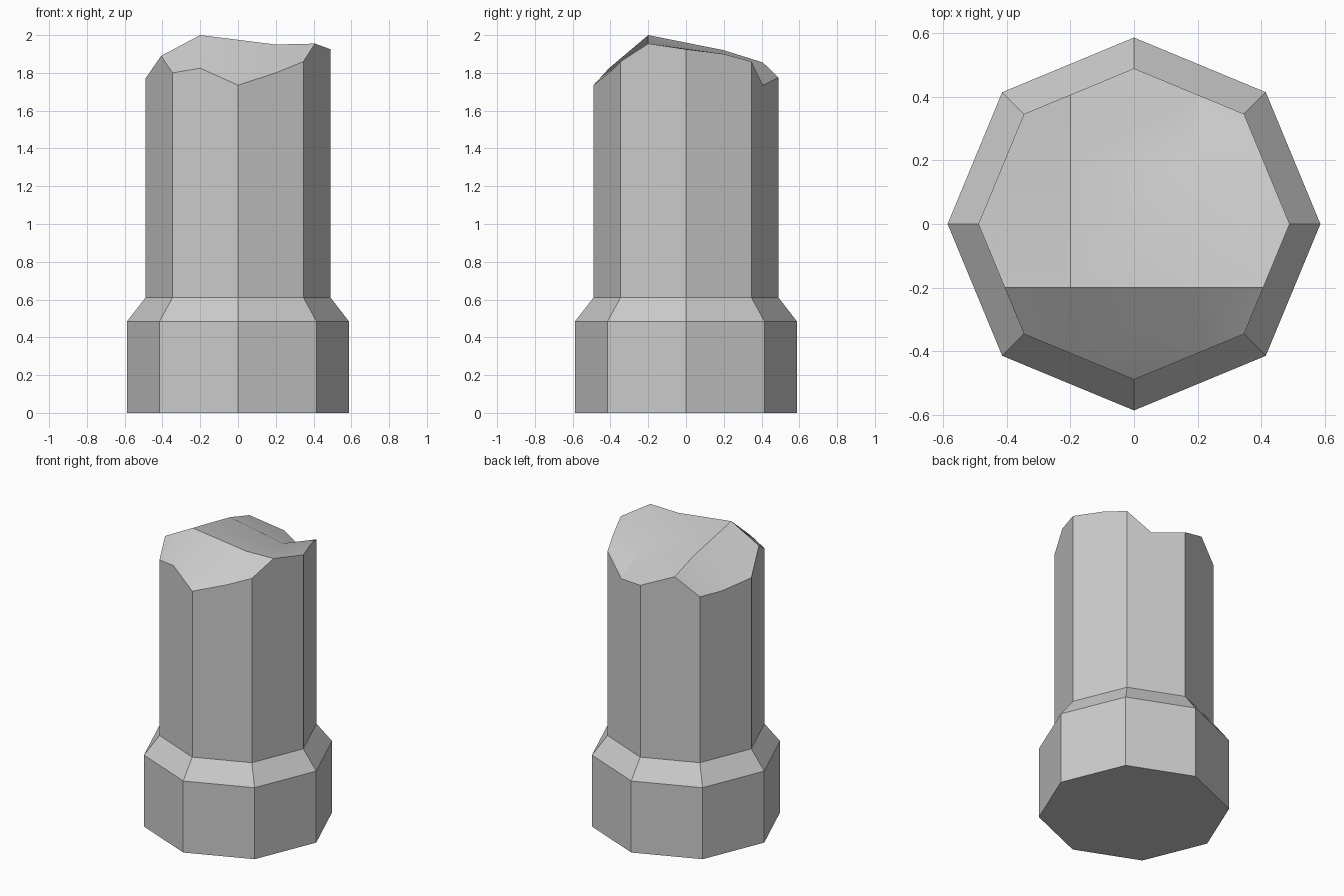
import bpy, bmesh
from math import cos, sin, pi, radians

if "Cube" in bpy.data.objects:
    bpy.data.objects.remove(bpy.data.objects["Cube"])

R_BASE, R_SHAFT, GRID = 0.587, 0.49, 0.2

def corner(r, k):
    return (r * cos(k * pi / 4), r * sin(k * pi / 4))

bm = bmesh.new()

# plinth, chamfer and shaft foot: octagonal rings
rings = [[bm.verts.new((*corner(r, k), z)) for k in range(8)]
         for r, z in ((R_BASE, 0), (R_BASE, 0.485), (R_SHAFT, 0.61))]
bm.faces.new(rings[0][::-1])
for lo, hi in zip(rings, rings[1:]):
    for k in range(8):
        n = (k + 1) % 8
        bm.faces.new((lo[k], lo[n], hi[n], hi[k]))

# broken rim: octagon corners plus one break point per side
rim_z = (1.925, 1.90, 1.86, 1.735, 1.775, 1.855, 1.735, 1.735,
         1.77, 1.89, 1.80, 1.825, 1.735, 1.80, 1.86, 1.955)
rim = []
for i, z in enumerate(rim_z):
    k = i // 2
    x, y = corner(R_SHAFT, k)
    if i % 2:
        nx, ny = corner(R_SHAFT, k + 1)
        f = GRID / (R_SHAFT * cos(pi / 4))
        if k % 2:
            f = 1 - f
        x, y = x + (nx - x) * f, y + (ny - y) * f
    rim.append(bm.verts.new((x, y, z)))

# shaft walls
foot = rings[2]
for k in range(8):
    bm.faces.new((foot[k], foot[(k + 1) % 8], rim[(2 * k + 2) % 16],
                  rim[2 * k + 1], rim[2 * k]))

# broken top: inner square, four corners and four sides
inner = [bm.verts.new((sx * GRID, sy * GRID, z)) for sx, sy, z in
         ((1, 1, 1.85), (-1, 1, 1.92), (-1, -1, 2.0), (1, -1, 1.95))]
bm.faces.new(inner)
for q in range(4):
    r = [rim[(4 * q + j) % 16] for j in range(1, 6)]
    bm.faces.new((inner[q], r[0], r[1], r[2]))
    bm.faces.new((inner[q], r[2], r[3], r[4], inner[(q + 1) % 4]))

bmesh.ops.recalc_face_normals(bm, faces=bm.faces)
mesh = bpy.data.meshes.new("broken_column")
bm.to_mesh(mesh)
bm.free()
column = bpy.data.objects.new("broken_column", mesh)
bpy.context.collection.objects.link(column)
bpy.context.view_layer.objects.active = column
column.select_set(True)
bpy.ops.object.shade_smooth_by_angle(angle=radians(30))
